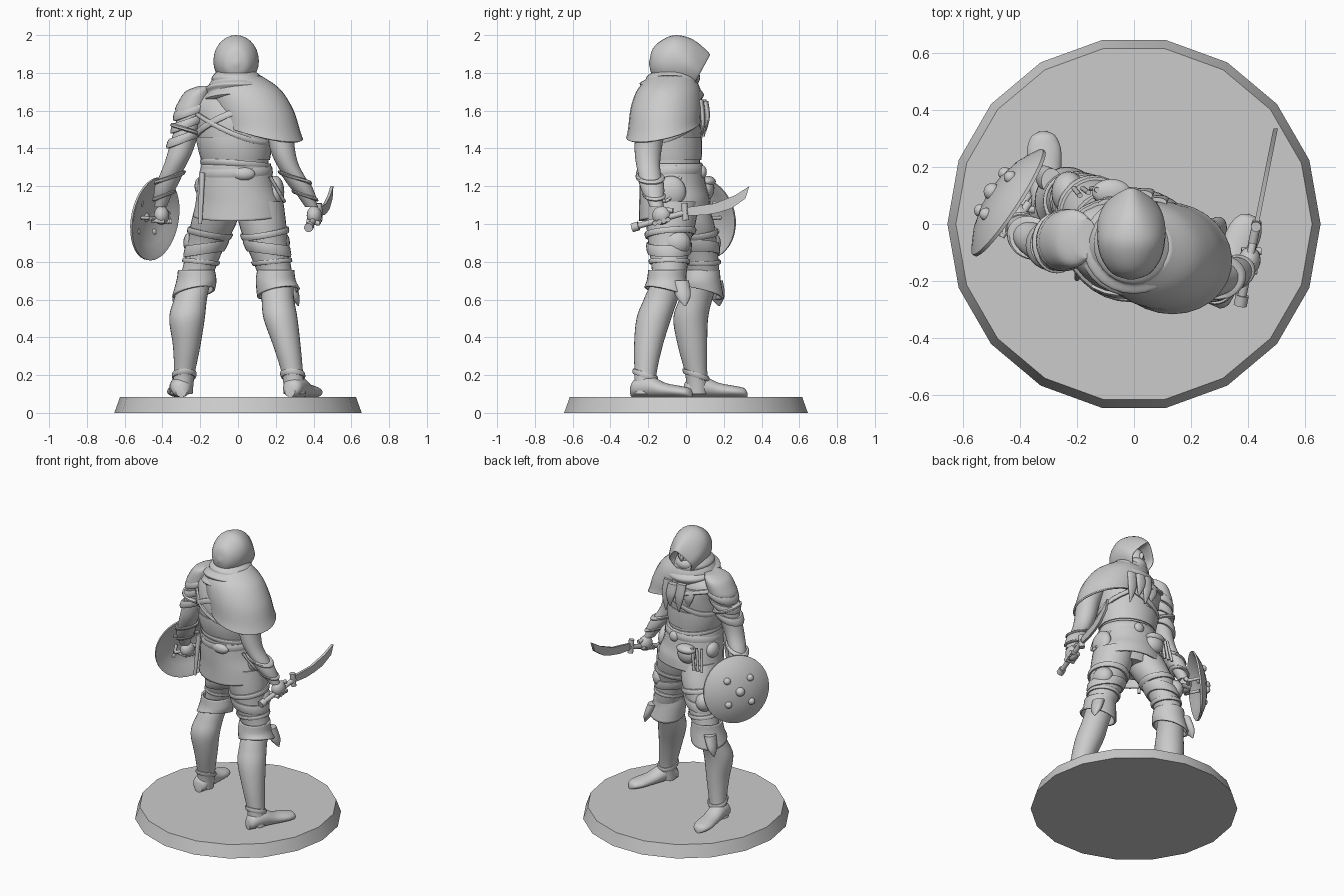
import bpy, bmesh, math
from mathutils import Vector

cube = bpy.data.objects.get("Cube")
if cube:
    bpy.data.objects.remove(cube, do_unlink=True)

grey = bpy.data.materials.new("stone_grey")
grey.use_nodes = True
grey.diffuse_color = (0.6, 0.6, 0.6, 1)
grey.node_tree.nodes["Principled BSDF"].inputs["Base Color"].default_value = (0.6, 0.6, 0.6, 1)

SIDES = 28
UP, X = Vector((0, 0, 1)), Vector((1, 0, 0))


def finish(name, bm, smooth=True, thick=0):
    bmesh.ops.recalc_face_normals(bm, faces=bm.faces)
    mesh = bpy.data.meshes.new(name)
    bm.to_mesh(mesh)
    bm.free()
    obj = bpy.data.objects.new(name, mesh)
    bpy.context.collection.objects.link(obj)
    mesh.materials.append(grey)
    if thick:
        mod = obj.modifiers.new("cloth", 'SOLIDIFY')
        mod.thickness, mod.offset = thick, 0
    if smooth:
        bpy.ops.object.select_all(action='DESELECT')
        obj.select_set(True)
        bpy.context.view_layer.objects.active = obj
        bpy.ops.object.shade_smooth_by_angle(angle=math.radians(40))
    return obj


def sample(rings, t):
    """Smooth interpolation; a ring is x, y, z, radius, depth, side slope, front slope, point."""
    i = min(int(t), len(rings) - 2)
    f = t - i
    a, b, c, d = [list(rings[max(0, min(len(rings) - 1, k))]) for k in range(i - 1, i + 3)]
    for r in (a, b, c, d):
        r += [0] * (8 - len(r))
    return [q + f * (r - p + f * (2 * p - 5 * q + 4 * r - s + f * (3 * (q - r) + s - p))) / 2
            if f else q for p, q, r, s in zip(a, b, c, d)]


def skin(name, loops, caps=True, thick=0):
    bm = bmesh.new()
    vs = [[bm.verts.new(p) for p in loop] for loop in loops]
    n = len(vs[0])
    for lo, hi in zip(vs, vs[1:]):
        for k in range(n):
            bm.faces.new((lo[k], lo[(k + 1) % n], hi[(k + 1) % n], hi[k]))
    if caps:
        bm.faces.new(vs[0][::-1])
        bm.faces.new(vs[-1])
    return finish(name, bm, thick=thick)


def loft(name, rings, ahead=UP, side=X, steps=5, caps=True, thick=0, sides=SIDES):
    w, u = Vector(ahead).normalized(), Vector(side).normalized()
    v = w.cross(u)
    loops = []
    for j in range((len(rings) - 1) * steps + 1):
        x, y, z, ra, rb, sx, sy, p = sample(rings, j / steps)
        loop = []
        for k in range(sides):
            c, s = math.cos(math.tau * k / sides), math.sin(math.tau * k / sides)
            loop.append(Vector((x, y, z)) + u * ra * c * (1 - p * max(0, s))
                        + v * rb * s + w * (sx * c + sy * s))
        loops.append(loop)
    return skin(name, loops, caps, thick)


def band(name, rings, z, h, grow, sx=0, sy=0, side=X):
    """A strap that hugs a limb, tilted by sx and sy."""
    u = Vector(side).normalized()
    v = UP.cross(u)
    loops = []
    for dz, e in ((-h, -.01), (-h, grow * .7), (-h / 2, grow), (h / 2, grow), (h, grow * .7), (h, -.01)):
        loop = []
        for k in range(SIDES):
            c, s = math.cos(math.tau * k / SIDES), math.sin(math.tau * k / SIDES)
            zz = z + dz + sx * c + sy * s
            lo, hi = 0, len(rings) - 1
            for _ in range(18):
                mid = (lo + hi) / 2
                lo, hi = (mid, hi) if sample(rings, mid)[2] > zz else (lo, mid)
            q = sample(rings, lo)
            loop.append(Vector((q[0], q[1], zz)) + u * (q[3] + e) * c + v * (q[4] + e) * s)
        loops.append(loop)
    return skin(name, loops)


def ball(name, loc, size, turn=0):
    bm = bmesh.new()
    bmesh.ops.create_uvsphere(bm, u_segments=20, v_segments=12, radius=1)
    obj = finish(name, bm)
    obj.location, obj.scale, obj.rotation_euler = loc, size, (0, 0, turn)
    return obj


def rod(name, a, b, r, r2=None):
    a, b = Vector(a), Vector(b)
    d = b - a
    side = d.orthogonal()
    return loft(name, [(*a, r, r), (*b, r2 or r, r2 or r)], d, side, steps=1, sides=12)


# Base: an 18-sided tapered disc
loft("base", [(0, 0, 0, .655, .655), (0, 0, .083, .625, .625)], steps=1, sides=18)

# Torso, turned slightly at the shoulders
TWIST = (1, -.2, 0)
torso = [(0, -.07, 1.8, .07, .07), (-.01, -.08, 1.71, .15, .12), (-.02, -.08, 1.64, .22, .15),
         (-.02, -.085, 1.55, .205, .17), (-.02, -.09, 1.43, .19, .165),
         (-.01, -.08, 1.3, .172, .155), (-.01, -.07, 1.2, .18, .15), (0, -.06, 1.05, .17, .13)]
loft("torso", torso, side=TWIST)
loft("tunic_skirt", [(-.01, -.08, 1.32, .178, .16), (-.01, -.07, 1.2, .2, .17),
                     (0, -.062, 1.12, .22, .178, 0, .015), (0, -.06, 1.045, .235, .182, 0, .03)],
     side=TWIST, caps=False, thick=.012)
band("belt", torso, 1.275, .025, .022, .005, .01, TWIST)
band("sash", torso, 1.315, .015, .014, -.01, -.01, TWIST)
band("jacket_hem", torso, 1.4, .06, .01, 0, 0, TWIST)
band("chest_strap", torso, 1.55, .018, .014, .09, -.03, TWIST)
band("cross_strap", torso, 1.53, .014, .016, -.09, .04, TWIST)

# Belt gear
ball("back_knot", (.03, -.235, 1.265), (.06, .03, .035))
ball("buckle", (.03, .085, 1.275), (.035, .025, .035))
ball("front_pouch", (-.08, .105, 1.19), (.065, .045, .065))
ball("pouch_flap", (-.08, .112, 1.225), (.068, .046, .03))
ball("hip_pouch", (.2, -.08, 1.17), (.045, .08, .085))
ball("small_pouch", (-.19, -.02, 1.2), (.04, .055, .055))
rod("dagger_sheath", (-.19, -.16, 1.27), (-.2, -.19, 1.0), .017, .01)
for i in range(3):
    rod("throwing_knife", (-.19 + .03 * i, .1 + .01 * i, 1.25), (-.21 + .03 * i, .125, 1.1), .009)
loop = [Vector((.17 + .075 * math.sin(math.pi * t / 8), -.19 + .02 * t, 1.25 - .13 * math.sin(math.pi * t / 8)))
        for t in range(9)]
for a, b in zip(loop, loop[1:]):
    rod("hip_strap", a, b, .009)

# Cape over one shoulder, cowl and hanging scarf ends
loft("shoulder_cape", [(0, -.075, 1.78, .12, .11), (.03, -.09, 1.71, .19, .16),
                       (.075, -.105, 1.62, .215, .18, -.02), (.11, -.115, 1.53, .215, .185, -.045, .02),
                       (.125, -.12, 1.495, .215, .19, -.055, .03)],
     side=TWIST, caps=False, thick=.012)
loft("cowl", [(-.01, -.065, 1.81, .1, .1), (-.005, -.07, 1.775, .135, .135, 0, -.01),
              (0, -.075, 1.745, .14, .14, 0, -.02), (0, -.075, 1.715, .178, .17, 0, -.03),
              (0, -.08, 1.68, .168, .155, 0, -.04), (0, -.08, 1.645, .192, .175, 0, -.045),
              (0, -.08, 1.61, .15, .13, 0, -.05)])
for x, y, z, n in ((-.03, .09, 1.66, .2), (.03, .1, 1.65, .16), (.08, .075, 1.66, .22), (-.09, .07, 1.63, .13)):
    loft("scarf_end", [(x, y, z, .035, .018), (x + .01, y + .015, z - n / 2, .032, .012),
                       (x + .02, y + .005, z - n, .004, .003)])

# Hood with a pointed peak and recessed face
loft("hood", [(-.01, -.195, 1.85, .01, .01), (-.01, -.175, 1.855, .065, .075),
              (-.01, -.12, 1.86, .105, .118), (-.01, -.05, 1.865, .12, .135),
              (-.01, .02, 1.85, .115, .125, 0, .02, .25), (-.01, .075, 1.81, .09, .095, 0, .047, .5),
              (-.01, .07, 1.81, .074, .08, 0, .04, .5), (-.01, .01, 1.81, .07, .08, 0, .02, .3)],
     ahead=(0, 1, 0), side=-X)
ball("face", (-.01, -.01, 1.82), (.062, .07, .085))
ball("nose", (-.01, .06, 1.825), (.012, .018, .025))
ball("face_wrap", (-.01, .01, 1.775), (.068, .065, .05))

# Legs
legs = {
    "right": [(-.1, -.02, 1.12, .12, .13), (-.13, .03, 1.0, .12, .12), (-.17, .07, .88, .098, .095),
              (-.22, .09, .72, .085, .085), (-.25, .055, .61, .087, .087), (-.27, .025, .5, .094, .092),
              (-.272, .035, .35, .072, .077), (-.285, .055, .2, .055, .058), (-.3, .06, .1, .06, .06)],
    "left": [(.11, -.07, 1.12, .13, .14), (.13, -.08, 1.0, .125, .13), (.155, -.09, .88, .108, .108),
             (.2, -.09, .72, .09, .09), (.21, -.13, .61, .086, .09), (.225, -.17, .5, .09, .092),
             (.26, -.2, .35, .072, .075), (.29, -.215, .2, .056, .058), (.3, -.22, .1, .058, .06)]}
steps = {"right": ((-.3, -.01), (-.32, .325)), "left": ((.275, -.285), (.415, .03))}
for name, leg in legs.items():
    out = -1 if name == "right" else 1
    loft(name + "_leg", leg)
    band(name + "_thigh_strap", leg, .95, .016, .014, .02 * out, .01)
    band(name + "_thigh_wrap", leg, .87, .03, .013, -.015 * out)
    band(name + "_knee_strap", leg, .8, .012, .012, .01 * out)
    band(name + "_ankle_strap", leg, .2, .014, .01, 0, -.02)
    # Flared boot cuff with a drooping tip
    k = leg[3]
    loft(name + "_boot_cuff", [(k[0], k[1] - .01, .755, .092, .094), (k[0], k[1] - .012, .7, .1, .1),
                               (k[0] + .015 * out, k[1] - .01, .635, .108, .115, .02, -.03)],
         caps=False, thick=.012)
    loft(name + "_cuff_tip", [(k[0] + .07 * out, k[1] + .06, .7, .035, .045),
                              (k[0] + .1 * out, k[1] + .075, .62, .025, .04),
                              (k[0] + .12 * out, k[1] + .085, .565, .003, .004)])
    ball(name + "_thigh_pad", (leg[2][0] + .06 * out, leg[2][1] + .04, .9), (.06, .075, .07))
    # Foot
    heel, toe = [Vector((*p, .083)) for p in steps[name]]
    d = toe - heel
    loft(name + "_foot", [(*(heel + d * t + UP * h), w, h) for t, w, h in
                          ((0, .03, .035), (.08, .052, .05), (.3, .056, .056), (.55, .056, .038),
                           (.8, .06, .03), (.95, .042, .024), (1, .012, .012))],
         d, (d.y, -d.x, 0))

# Arms
arms = {
    "right": [(-.2, -.05, 1.68, .05, .06), (-.235, -.055, 1.62, .078, .09), (-.265, -.065, 1.52, .068, .082),
              (-.3, -.075, 1.4, .066, .07), (-.33, -.07, 1.32, .06, .063), (-.375, -.04, 1.22, .052, .054),
              (-.41, 0, 1.09, .032, .035)],
    "left": [(.16, -.13, 1.68, .05, .06), (.2, -.15, 1.6, .078, .09), (.225, -.185, 1.5, .072, .08),
             (.235, -.2, 1.4, .066, .072), (.265, -.2, 1.31, .058, .063), (.325, -.182, 1.21, .052, .055),
             (.39, -.155, 1.09, .034, .036)]}
for name, arm in arms.items():
    out = -1 if name == "right" else 1
    loft(name + "_arm", arm)
    band(name + "_bracer", arm, 1.2, .045, .01, -.025 * out)
    band(name + "_bracer_top", arm, 1.245, .012, .018, -.025 * out)
    band(name + "_wrist_strap", arm, 1.15, .01, .015, -.02 * out)
for z in (1.6, 1.535, 1.455):
    band("shoulder_guard", arms["right"], z, .026, .018, .03, 0)
band("arm_strap", arms["right"], 1.5, .01, .026, -.025, 0)
loft("shoulder_plate", [(-.17, -.05, 1.73, .04, .07), (-.21, -.05, 1.7, .07, .1),
                        (-.24, -.055, 1.63, .085, .105), (-.25, -.06, 1.6, .085, .1)])

# Curved sword held in the left hand
def at(y, z, off=0):
    return Vector((.43 + .2 * y + off, y, z))

bm = bmesh.new()
outline = [(0, 1.088), (.15, 1.108), (.26, 1.152), (.335, 1.2), (.315, 1.135),
           (.24, 1.082), (.17, 1.06), (.1, 1.047), (0, 1.045)]
front = bm.faces.new([bm.verts.new(at(y, z, -.008)) for y, z in outline])
ext = bmesh.ops.extrude_face_region(bm, geom=[front])
bmesh.ops.translate(bm, vec=(.016, 0, 0), verts=[v for v in ext["geom"] if isinstance(v, bmesh.types.BMVert)])
finish("sword_blade", bm)
rod("sword_grip", at(-.27, .985), at(.01, 1.065), .016)
rod("sword_pommel", at(-.285, .98), at(-.25, .99), .024)
rod("sword_guard", at(.0, 1.02), at(-.01, 1.11), .018)

# Shield: a dished disc with studs
n = Vector((-.82, .54, .15)).normalized()
u = Vector((.55, .83, 0)).normalized()
v = n.cross(u)
mid = Vector((-.455, .085, 1.03))
profile = [(.002, .055), (.08, .048), (.15, .028), (.2, .002), (.222, -.012), (.222, -.024),
           (.2, -.018), (.15, .008), (.08, .03), (.002, .036)]
loft("shield", [(*(mid + n * d), r, r) for r, d in profile], n, u, steps=1, sides=36)
ball("shield_boss", mid + n * .052, (.03, .03, .03))
for k in range(4):
    a = math.pi / 4 + k * math.pi / 2
    ball("shield_stud", mid + n * .038 + (u * math.cos(a) + v * math.sin(a)) * .11, (.023, .023, .023))
grip = Vector((-.415, .03, 1.03))
rod("shield_grip", grip - u * .09, grip + u * .09, .011)
for s in (-.085, .085):
    rod("shield_bracket", grip + u * s, mid + u * (s + .02) + n * .02, .01)

# Fists
for name, c, along in (("right", Vector((-.405, .02, 1.045)), u), ("left", at(-.13, 1.045), Vector((.2, .95, .25)))):
    ball(name + "_fist", c, (.04, .05, .05), -.2)
    for k in range(4):
        p = c + along * (.024 * k - .036) - UP * .012
        rod(name + "_finger", p + Vector((-.035, 0, -.012)), p + Vector((.035, 0, -.02)), .013)
    rod(name + "_thumb", c + UP * .03, c + along * .065 + UP * .01, .014)
